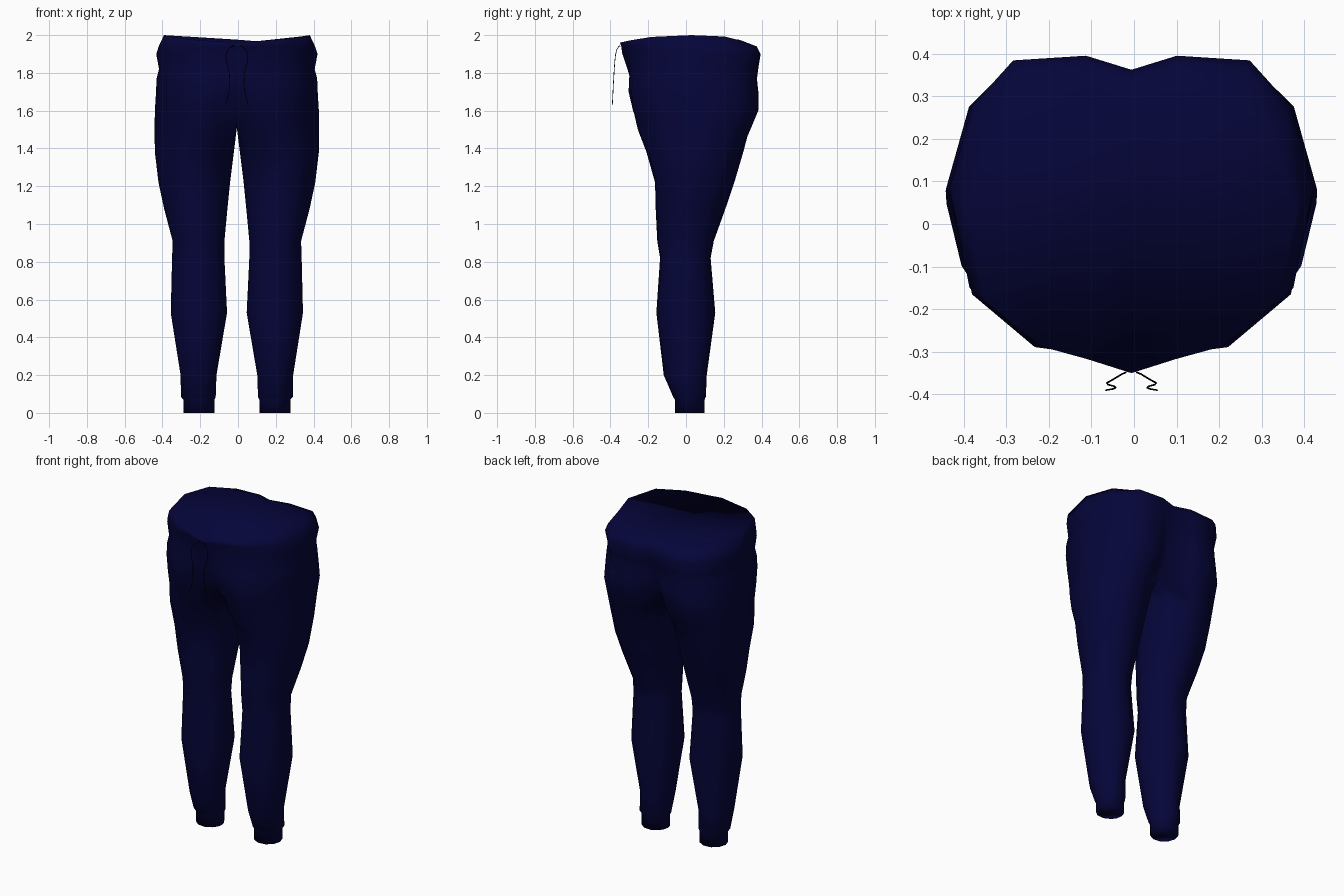
import bpy, bmesh, math

if "Cube" in bpy.data.objects:
    bpy.data.objects.remove(bpy.data.objects["Cube"])


def material(name, rgb):
    m = bpy.data.materials.new(name)
    m.diffuse_color = (*rgb, 1)
    m.use_nodes = True
    m.node_tree.nodes["Principled BSDF"].inputs["Base Color"].default_value = m.diffuse_color
    return m


navy = material("navy cloth", (0.0015, 0.0015, 0.042))
black = material("black cord", (0.001, 0.001, 0.006))

SHIFT = -.006  # the trousers hang slightly off centre

# Leg rings: z, inner x, outer x, front y, back y
LEG = [
    (0.00, .119, .283, -.06, .10), (0.07, .119, .283, -.06, .10),
    (0.085, .112, .296, -.07, .107), (0.20, .108, .298, -.12, .112),
    (0.53, .052, .350, -.16, .158), (0.82, .066, .343, -.14, .133),
    (0.91, .066, .340, -.155, .15), (1.08, .050, .385, -.164, .212),
    (1.22, .036, .415, -.168, .26), (1.38, .016, .434, -.214, .308),
]
# Hip rings: z, outer x, front y, back y, blend from hip to waist shape
HIP = [
    (1.50, .436, -.255, .35, 0), (1.60, .434, -.298, .393, .3),
    (1.70, .428, -.33, .390, .6), (1.77, .425, -.33, .380, .75),
    (1.82, .412, -.33, .385, .85), (1.90, .427, -.337, .395, 1),
    (1.94, .414, -.343, .375, 1), (1.985, .386, -.35, .31, 1),
]
# Half outlines from front centre round the side to back centre (unit scale)
HIP_SHAPE = [(0, -.62), (.25, -.97), (.5, -1), (.85, -.62), (1, .1),
             (.88, .65), (.62, .97), (.27, .95), (0, .5)]
WAIST_SHAPE = [(0, -1), (.27, -.9), (.55, -.81), (.89, -.49), (1, .15),
               (.875, .68), (.65, .97), (.25, 1), (0, .91)]
ANGLES = ([math.radians(-135 + 33.75 * k) for k in range(9)]
          + [math.radians(157.5 + 22.5 * k) for k in range(3)])

bm = bmesh.new()
rings = []
# Leg tube
for z, xi, xo, yf, yb in LEG:
    rings.append([bm.verts.new(((xi + xo) / 2 + (xo - xi) / 2 * math.cos(a),
                                (yf + yb) / 2 + (yb - yf) / 2 * math.sin(a), z))
                  for a in ANGLES])
# Hips and waist
for i, (z, xo, yf, yb, t) in enumerate(HIP):
    ring = []
    for (hu, hv), (wu, wv) in zip(HIP_SHAPE, WAIST_SHAPE):
        u, v = hu + (wu - hu) * t, hv + (wv - hv) * t
        dz = 0
        if i == len(HIP) - 1:      # waist edge dips at the front and back
            dz = .015 - .04 * max(0, -v) ** 2 - .035 * max(0, v) ** 4
        if i == 0 and u == 0:      # seam climbs at front and back
            dz = .03
        ring.append(bm.verts.new((xo * u, (yf + yb) / 2 + (yb - yf) / 2 * v, z + dz)))
    if i == 0:                     # crotch seam
        a, b = ring[8].co.y, ring[0].co.y
        ring += [bm.verts.new((0, a + (b - a) * k / 4, 1.51)) for k in (1, 2, 3)]
    rings.append(ring)

for lo, hi in zip(rings, rings[1:]):
    n = min(len(lo), len(hi))
    for k in range(12 if n == 12 else 8):
        j = (k + 1) % 12
        bm.faces.new((lo[k], lo[j], hi[j], hi[k]))
# Closed waist and cuff bottom
bm.faces.new(rings[-1])
bm.faces.new(rings[0][::-1])
for f in bm.faces:
    f.smooth = True
mesh = bpy.data.meshes.new("trousers")
bm.to_mesh(mesh)
bm.free()
mesh.materials.append(navy)
trousers = bpy.data.objects.new("trousers", mesh)
trousers.location.x = SHIFT
bpy.context.collection.objects.link(trousers)
mirror = trousers.modifiers.new("mirror", 'MIRROR')
mirror.use_clip = True
mirror.merge_threshold = .001

# Drawstrings
CORD = [(.012, -.348, 1.94), (.022, -.352, 1.945), (.045, -.366, 1.925),
        (.058, -.373, 1.895), (.055, -.377, 1.86), (.04, -.381, 1.80),
        (.037, -.384, 1.75), (.043, -.387, 1.69), (.06, -.39, 1.63)]
for side, name in ((-1, "left_drawstring"), (1, "right_drawstring")):
    curve = bpy.data.curves.new(name, 'CURVE')
    curve.dimensions = '3D'
    curve.bevel_depth = .002
    curve.bevel_resolution = 1
    curve.use_fill_caps = True
    spline = curve.splines.new('POLY')
    spline.points.add(len(CORD) - 1)
    for p, (x, y, z) in zip(spline.points, CORD):
        p.co = (side * x + SHIFT, y, z, 1)
    curve.materials.append(black)
    bpy.context.collection.objects.link(bpy.data.objects.new(name, curve))
